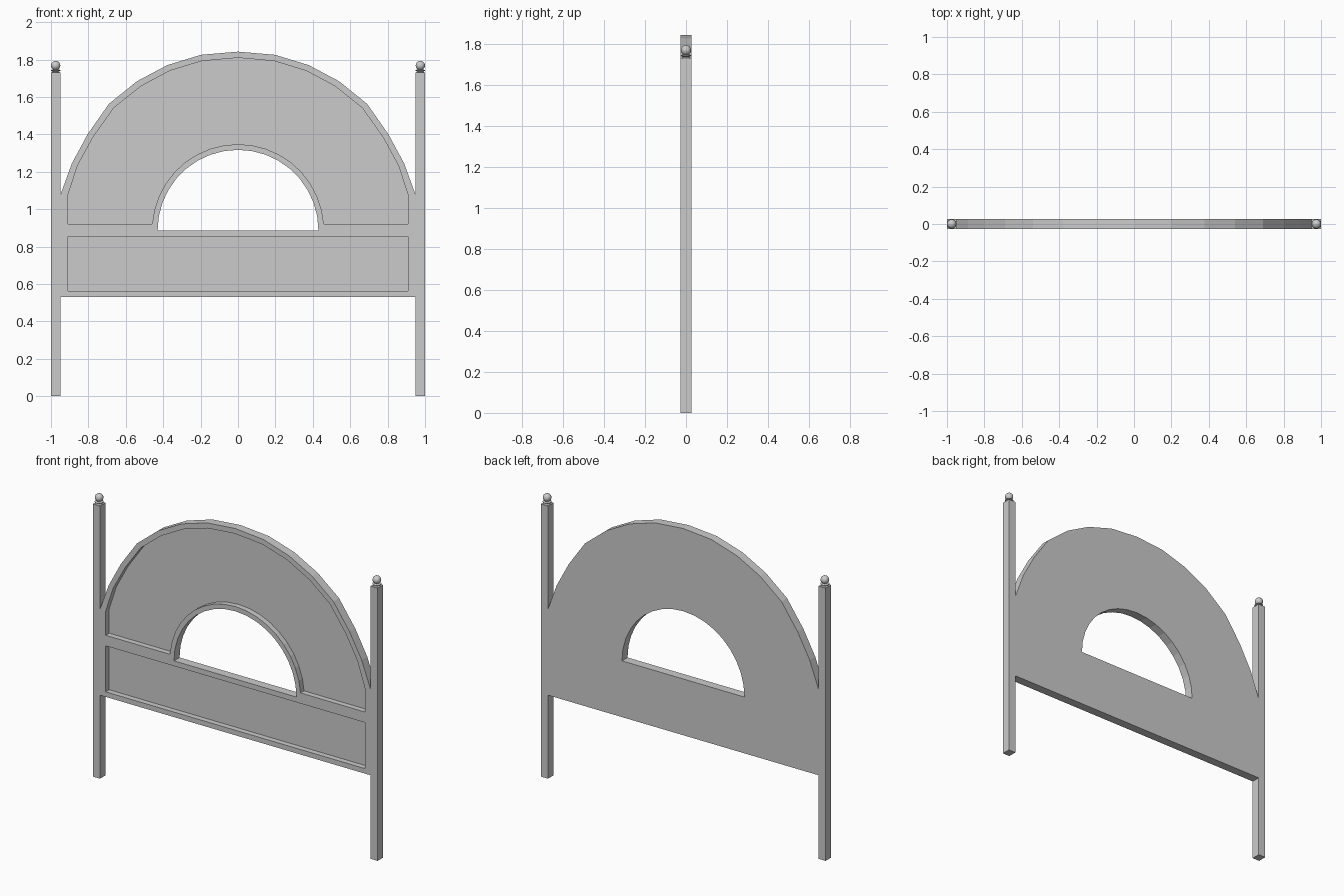
import bpy, bmesh, math

if "Cube" in bpy.data.objects:
    bpy.data.objects.remove(bpy.data.objects["Cube"])

HALF_T = 0.028      # half thickness of posts and panel
RECESS = 0.035      # depth of the front recesses


def mirror_arch(half):
    """Right half, listed apex to foot -> full outline from right foot to left foot."""
    return half[::-1] + [(-x, z) for x, z in half[1:]]


def arc(r, cz, a0, a1, n):
    return [(r * math.cos(a0 + (a1 - a0) * i / n), cz + r * math.sin(a0 + (a1 - a0) * i / n))
            for i in range(n + 1)]


def prism(name, pts, y0, y1):
    """Extrude an x/z outline from y0 to y1."""
    bm = bmesh.new()
    face = bm.faces.new([bm.verts.new((x, y0, z)) for x, z in pts])
    ext = bmesh.ops.extrude_face_region(bm, geom=[face])
    moved = [g for g in ext["geom"] if isinstance(g, bmesh.types.BMVert)]
    bmesh.ops.translate(bm, vec=(0, y1 - y0, 0), verts=moved)
    bmesh.ops.recalc_face_normals(bm, faces=bm.faces)
    return make_object(name, bm)


def make_object(name, bm):
    me = bpy.data.meshes.new(name)
    bm.to_mesh(me)
    bm.free()
    ob = bpy.data.objects.new(name, me)
    bpy.context.collection.objects.link(ob)
    return ob


def cut(target, cutter):
    cutter.hide_render = True
    mod = target.modifiers.new("cut", 'BOOLEAN')
    mod.operation, mod.solver, mod.object = 'DIFFERENCE', 'EXACT', cutter
    bpy.context.view_layer.objects.active = target
    bpy.ops.object.modifier_apply(modifier=mod.name)
    bpy.data.objects.remove(cutter)


def rect(x0, x1, z0, z1):
    return [(x0, z0), (x1, z0), (x1, z1), (x0, z1)]


# Arched panel body
outer = [(0, 1.842), (0.198, 1.825), (0.378, 1.77), (0.54, 1.684),
         (0.69, 1.563), (0.803, 1.402), (0.888, 1.245), (0.95, 1.075)]
panel = prism("arched_panel", [(-0.95, 0.53), (0.95, 0.53)] + mirror_arch(outer), -HALF_T, HALF_T)

# Half-round opening
cut(panel, prism("opening_cutter", arc(0.43, 0.887, 0, math.pi, 18), -0.2, 0.2))

# Upper recess follows the arch and the opening
inner = [(0, 1.809), (0.193, 1.792), (0.364, 1.740), (0.521, 1.656),
         (0.664, 1.541), (0.774, 1.386), (0.858, 1.232), (0.91, 1.073)]
a = math.asin(0.034 / 0.459)
recess = mirror_arch(inner) + [(-0.91, 0.921)] + arc(0.46, 0.887, math.pi - a, a, 18) + [(0.91, 0.921)]
cut(panel, prism("upper_recess_cutter", recess, -0.2, -HALF_T + RECESS))

# Lower rectangular recess
cut(panel, prism("lower_recess_cutter", rect(-0.91, 0.91, 0.562, 0.854), -0.2, -HALF_T + RECESS))

# Posts with turned collar and ball
for side, s in (("left", -1), ("right", 1)):
    x = 0.975 * s
    prism(side + "_post", rect(x - 0.025, x + 0.025, 0, 1.73), -HALF_T, HALF_T)

    bm = bmesh.new()
    prof = [(0, 1.728), (0.022, 1.73), (0.016, 1.735), (0.026, 1.740), (0.026, 1.743), (0.012, 1.748), (0, 1.748)]
    vs = [bm.verts.new((r, 0, z)) for r, z in prof]
    es = [bm.edges.new(p) for p in zip(vs, vs[1:])]
    bmesh.ops.spin(bm, geom=vs + es, axis=(0, 0, 1), cent=(0, 0, 0), angle=2 * math.pi, steps=20)
    bmesh.ops.remove_doubles(bm, verts=bm.verts, dist=0.0005)
    bmesh.ops.recalc_face_normals(bm, faces=bm.faces)
    make_object(side + "_collar", bm).location.x = x

    bpy.ops.mesh.primitive_uv_sphere_add(segments=20, ring_count=12, radius=0.025, location=(x, 0, 1.768))
    bpy.context.object.name = side + "_finial_ball"
    bpy.ops.object.shade_smooth()
